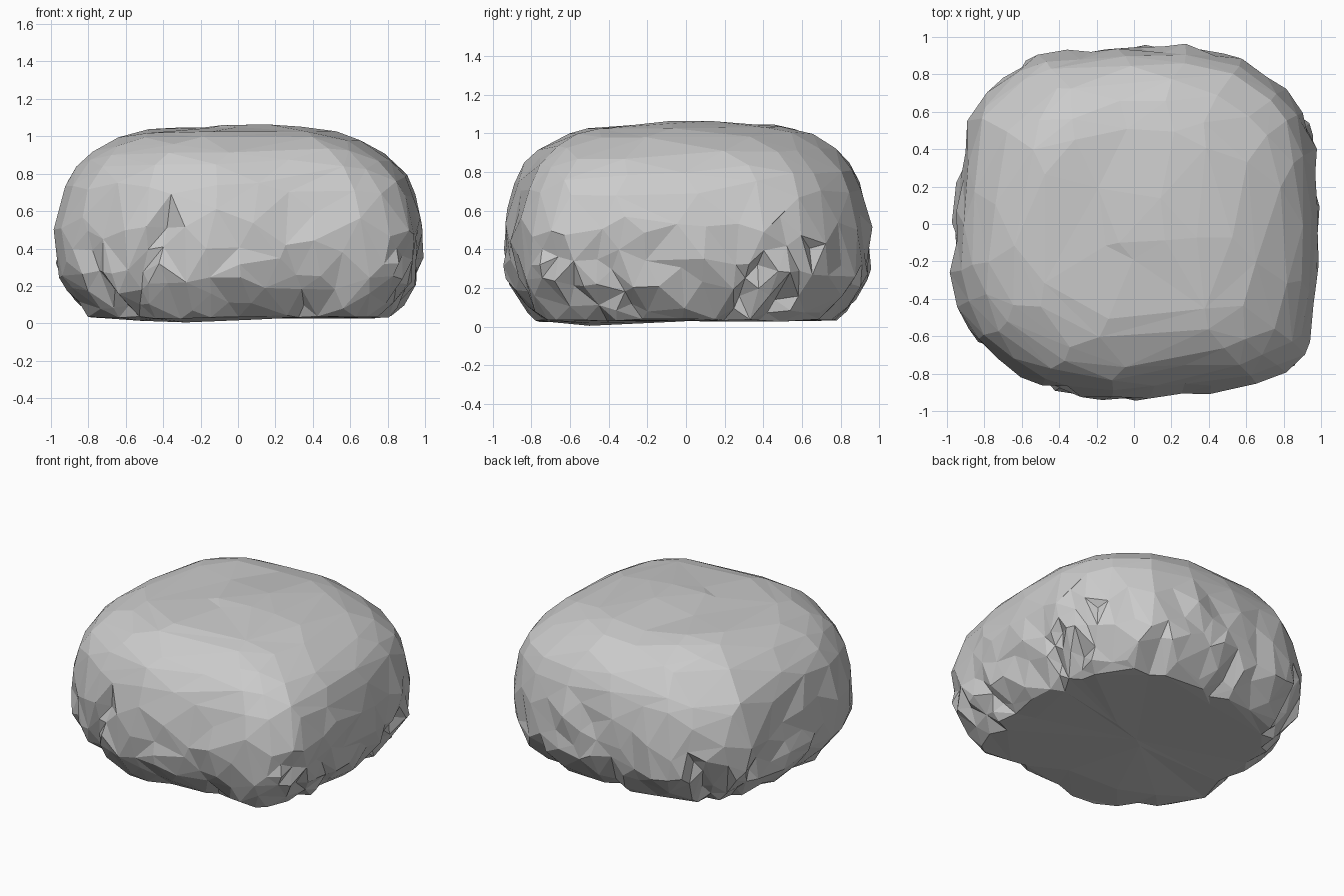
import bpy, bmesh, math
from mathutils import Vector, noise

if "Cube" in bpy.data.objects:
    bpy.data.objects.remove(bpy.data.objects["Cube"])

# Plan outline of the boulder at its widest, counter-clockwise
OUTLINE = [(1, 0), (.98, .4), (.92, .62), (.76, .79), (.6, .91), (.3, .965), (0, .96),
           (-.5, .935), (-.7, .79), (-.88, .62), (-.955, .2), (-1, -.27), (-.95, -.45),
           (-.85, -.64), (-.7, -.77), (-.5, -.9), (-.1, -.96), (.3, -.91), (.66, -.88),
           (.8, -.82), (.94, -.69), (.99, -.4)]
# Side profile: height, fraction of the outline
PROFILE = [(.03, .25), (.03, .55), (.03, .70), (.035, .80), (.07, .845), (.12, .885), (.18, .93), (.25, .965),
           (.32, .98), (.40, .982), (.48, .98), (.56, .972), (.64, .957), (.71, .94),
           (.78, .91), (.84, .87), (.90, .81), (.95, .735), (.995, .64), (1.025, .53),
           (1.04, .36), (1.055, .18)]
# Crevices: angle, lean, top height, depth, width (degrees)
CREVICES = [(237, 30, .66, .06, 4), (222, -20, .5, .07, 4), (300, 25, .25, .06, 7),
            (325, -25, .48, .07, 4), (338, -25, .45, .06, 4), (21, 25, .45, .09, 4),
            (33, 25, .5, .07, 4), (60, 15, .35, .05, 5), (95, 20, .35, .06, 6),
            (130, -20, .5, .07, 4), (150, 25, .5, .06, 4), (185, 15, .4, .05, 5),
            (270, 20, .28, .04, 8)]
SEG = 96


def outline_radius(t):
    """Distance from the centre to the outline along angle t."""
    d = Vector((math.cos(t), math.sin(t)))
    n = len(OUTLINE)
    for i in range(n):
        a, b = Vector(OUTLINE[i]), Vector(OUTLINE[(i + 1) % n])
        if a.cross(d) >= -1e-9 and d.cross(b) > -1e-9 and a.dot(d) > 0:
            return a.cross(b) / d.cross(b - a)
    return 1.0


def rock_point(t, z, f):
    d = Vector((math.cos(t), math.sin(t), 0))
    blend = .4 * max(0, (z - .6) / .45)
    r = (outline_radius(t) * (1 - blend) + .97 * blend) * f
    low = max(0, min(1, (.75 - z) / .4))
    p = d * r + Vector((0, 0, z))
    if f > .6:
        r += .02 * noise.noise(p * 3.1) + .045 * low * noise.noise(p * 5.5 + Vector((7, 2, 4)))
        for ang, lean, top, depth, width in CREVICES:
            diff = (math.degrees(t) - ang - lean * (z - .25) + 180) % 360 - 180
            fade = max(0, min(1, (top - z) / .12))
            r -= depth * fade * max(0, 1 - abs(diff) / width)
    p = d * r
    p.z = z + (.02 * noise.noise(p * 2) if z > .8 else .012 * noise.noise(p * 4))
    return p


# Loft the rings into a closed boulder
bm = bmesh.new()
rings = [[bm.verts.new(rock_point(math.tau * i / SEG, z, f)) for i in range(SEG)]
         for z, f in PROFILE]
for low, high in zip(rings, rings[1:]):
    for i in range(SEG):
        j = (i + 1) % SEG
        bm.faces.new((low[i], low[j], high[j], high[i]))
base = bm.verts.new((0, 0, .03))
peak = bm.verts.new((-.08, -.1, 1.06))
for i in range(SEG):
    j = (i + 1) % SEG
    bm.faces.new((base, rings[0][j], rings[0][i]))
    bm.faces.new((peak, rings[-1][i], rings[-1][j]))
for v in bm.verts:
    # Fuller shoulder at the back left of the crown
    if v.co.z > .85:
        v.co.z += .03 * max(0, 1 - (v.co.xy - Vector((-.45, .52))).length / .4)
        v.co.z = min(1.063, v.co.z)
    # Lowest bump, near the front left of the underside
    if v.co.z < .08:
        v.co.z -= .03 * max(0, 1 - (v.co.xy - Vector((-.25, -.45))).length / .4)
        v.co.z = max(0, v.co.z)
bmesh.ops.triangulate(bm, faces=bm.faces[:])
mesh = bpy.data.meshes.new("boulder")
bm.to_mesh(mesh)
bm.free()
boulder = bpy.data.objects.new("boulder", mesh)
bpy.context.collection.objects.link(boulder)

# Collapse to irregular low-poly facets
dec = boulder.modifiers.new("facets", 'DECIMATE')
dec.ratio = 680 / len(mesh.polygons)
